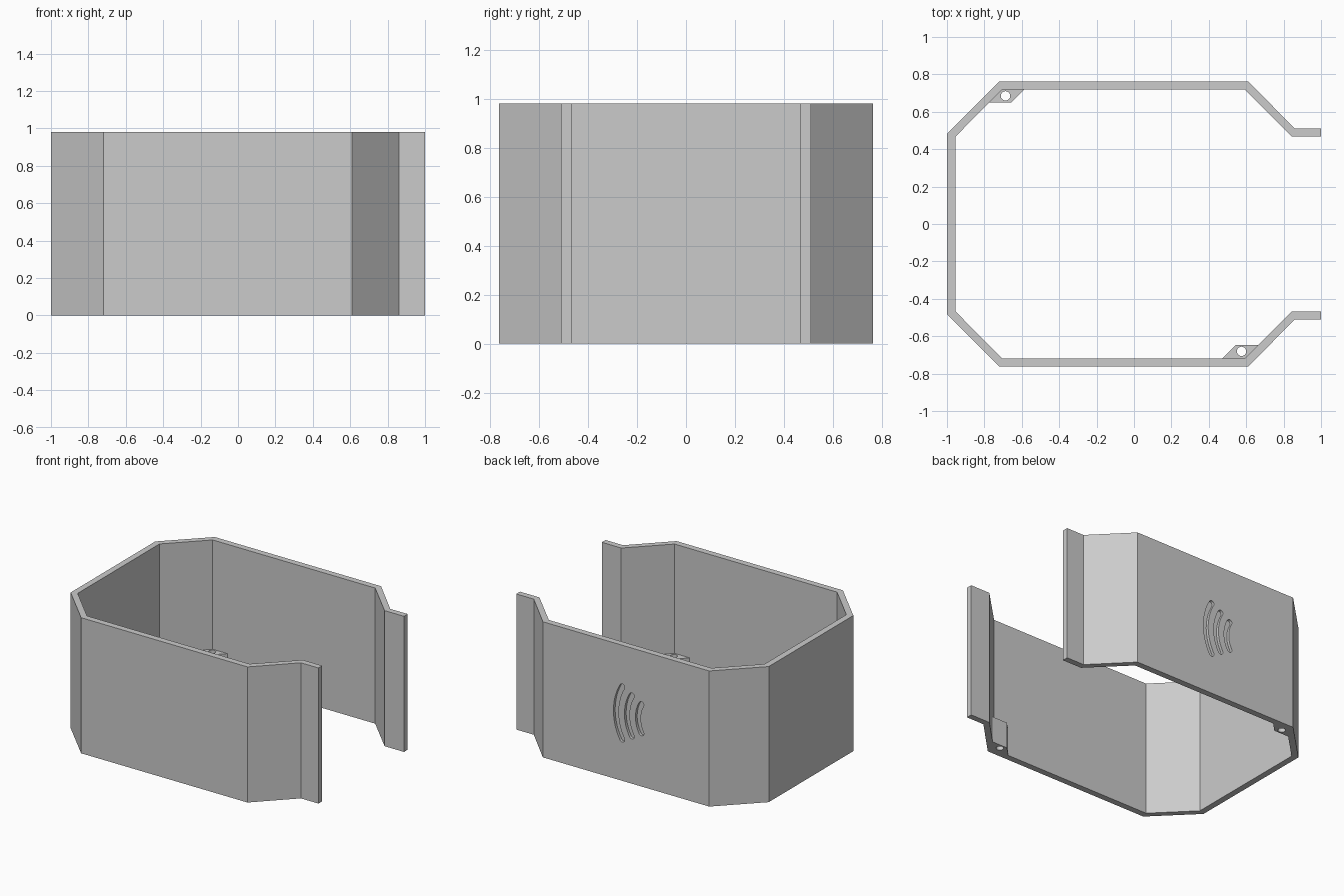
import bpy
import bmesh
from math import sin, cos, pi, radians
from mathutils import Vector

if "Cube" in bpy.data.objects:
    bpy.data.objects.remove(bpy.data.objects["Cube"], do_unlink=True)

grey = bpy.data.materials.new("plain_grey")
grey.use_nodes = True
grey.diffuse_color = (0.6, 0.6, 0.6, 1)
grey.node_tree.nodes["Principled BSDF"].inputs["Base Color"].default_value = (0.6, 0.6, 0.6, 1)

HEIGHT = 0.98


def prism(name, points, sweep):
    """Extrude a flat 3D outline along the sweep vector."""
    bm = bmesh.new()
    face = bm.faces.new([bm.verts.new(p) for p in points])
    grown = bmesh.ops.extrude_face_region(bm, geom=[face])["geom"]
    bmesh.ops.translate(bm, vec=Vector(sweep),
                        verts=[v for v in grown if isinstance(v, bmesh.types.BMVert)])
    bmesh.ops.recalc_face_normals(bm, faces=bm.faces)
    mesh = bpy.data.meshes.new(name)
    bm.to_mesh(mesh)
    bm.free()
    mesh.materials.append(grey)
    obj = bpy.data.objects.new(name, mesh)
    bpy.context.collection.objects.link(obj)
    return obj


def cut(target, cutter):
    """Subtract the cutter from the target, then discard the cutter."""
    cutter.hide_render = True
    mod = target.modifiers.new("cut", 'BOOLEAN')
    mod.operation = 'DIFFERENCE'
    mod.solver = 'EXACT'
    mod.object = cutter
    bpy.context.view_layer.objects.active = target
    bpy.ops.object.modifier_apply(modifier=mod.name)
    bpy.data.objects.remove(cutter, do_unlink=True)


# Open band with chamfered corners and two flanges
outer = [(1, 0.51), (0.86, 0.51), (0.61, 0.763), (-0.72, 0.763), (-1, 0.483)]
inner = [(1, 0.467), (0.845, 0.467), (0.594, 0.718), (-0.705, 0.718), (-0.955, 0.467)]


def mirrored(half):
    return half + [(x, -y) for x, y in reversed(half)]


outline = mirrored(outer) + mirrored(inner)[::-1]
band = prism("band_wall", [(x, y, 0) for x, y in outline], (0, 0, HEIGHT))

# Three curved grooves recessed into the back wall
CENTRE_X, CENTRE_Z = -0.36, 0.49
HALF_WIDTH, SPAN, STEPS = 0.02, radians(29.5), 16


def groove_outline(radius):
    """Arc-shaped slot with rounded ends."""
    polar = [(radius + HALF_WIDTH, -SPAN + 2 * SPAN * i / STEPS) for i in range(STEPS + 1)]
    pts = [(r * cos(a), r * sin(a)) for r, a in polar]
    back = [((radius - HALF_WIDTH) * cos(a), (radius - HALF_WIDTH) * sin(a))
            for r, a in reversed(polar)]

    def cap(angle, start):
        return [(radius * cos(angle) + HALF_WIDTH * cos(start + pi * k / 8),
                 radius * sin(angle) + HALF_WIDTH * sin(start + pi * k / 8))
                for k in range(1, 8)]

    return pts + cap(SPAN, SPAN) + back + cap(-SPAN, pi - SPAN)


for radius in (0.386, 0.298, 0.21):
    points = [(CENTRE_X + u, 0.743, CENTRE_Z + v) for u, v in groove_outline(radius)]
    cut(band, prism("groove_cutter", points, (0, 0.06, 0)))

# Screw tabs at the bottom of two opposite corners
TAB_HEIGHT = 0.19


def screw_tab(name, outline, hole):
    tab = prism(name, [(x, y, 0) for x, y in outline], (0, 0, TAB_HEIGHT))
    ring = [(hole[0] + 0.025 * cos(2 * pi * i / 32),
             hole[1] + 0.025 * sin(2 * pi * i / 32), -0.05) for i in range(32)]
    cut(tab, prism("hole_cutter", ring, (0, 0, TAB_HEIGHT + 0.1)))


screw_tab("back_screw_tab",
          [(-0.773, 0.65), (-0.655, 0.65), (-0.587, 0.718), (-0.705, 0.718)],
          (-0.687, 0.685))
screw_tab("front_screw_tab",
          [(0.664, -0.648), (0.543, -0.648), (0.473, -0.718), (0.594, -0.718)],
          (0.575, -0.681))
